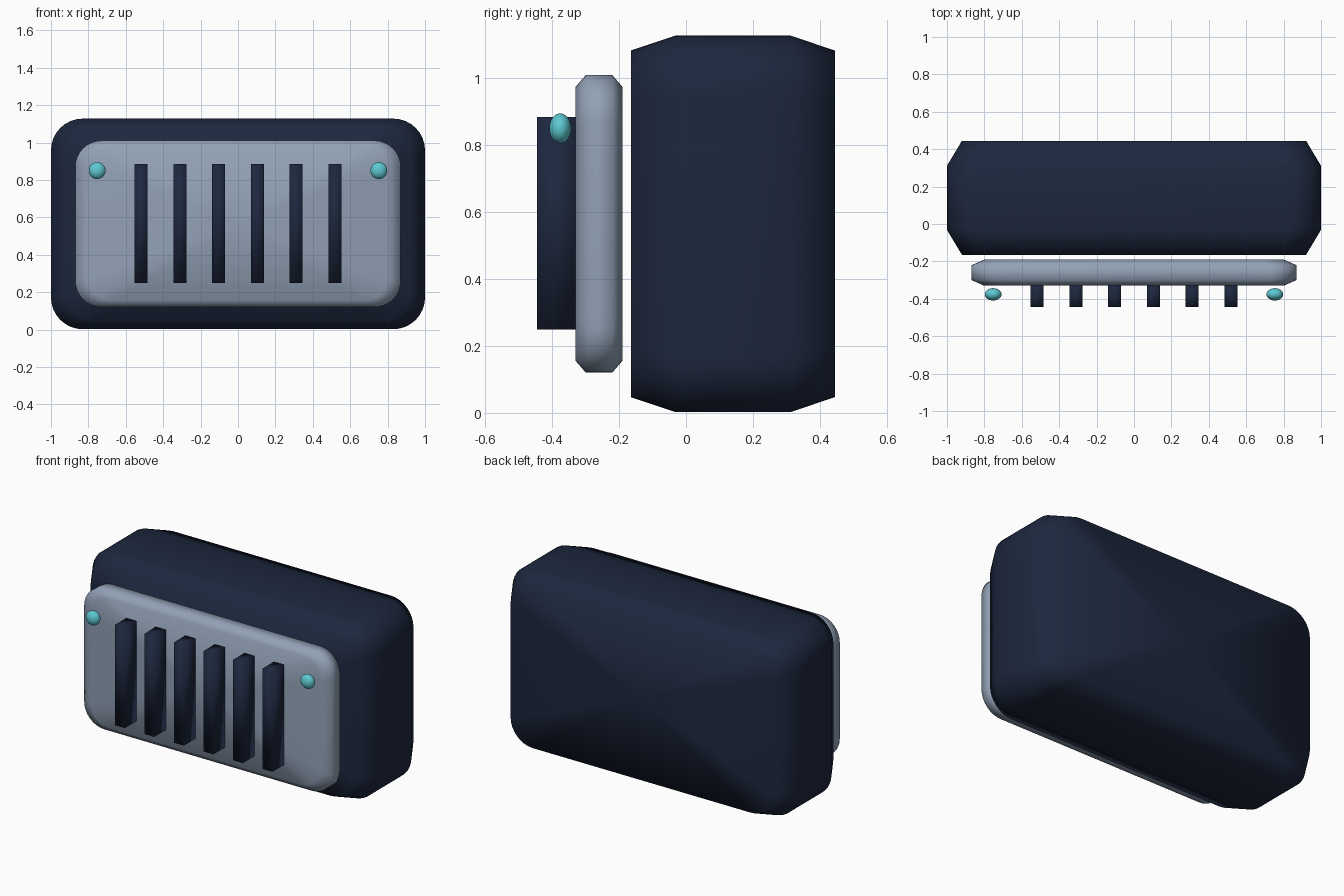
import bpy, bmesh
from math import sin, cos, pi

if "Cube" in bpy.data.objects:
    bpy.data.objects.remove(bpy.data.objects["Cube"])


def material(name, color):
    m = bpy.data.materials.new(name)
    m.diffuse_color = (*color, 1)
    m.use_nodes = True
    m.node_tree.nodes["Principled BSDF"].inputs["Base Color"].default_value = m.diffuse_color
    return m


navy = material("navy", (0.012, 0.02, 0.048))
steel = material("steel_blue", (0.29, 0.36, 0.47))
teal = material("teal", (0.11, 0.58, 0.64))


def finish(name, bm, mat):
    bmesh.ops.recalc_face_normals(bm, faces=bm.faces[:])
    for f in bm.faces:
        f.smooth = True
    mesh = bpy.data.meshes.new(name)
    bm.to_mesh(mesh)
    bm.free()
    mesh.materials.append(mat)
    ob = bpy.data.objects.new(name, mesh)
    bpy.context.collection.objects.link(ob)
    return ob


def rounded_slab(name, hx, hz, cz, r, y0, y1, mat, steps=8):
    """Rounded rectangle lofted along y, with both ends scaled in."""
    outline = []
    for i, (sx, sz) in enumerate([(1, 1), (-1, 1), (-1, -1), (1, -1)]):
        for k in range(steps + 1):
            a = (i + k / steps) * pi / 2
            outline.append((sx * (hx - r) + r * cos(a), sz * (hz - r) + r * sin(a)))
    bm = bmesh.new()
    rings = []
    for t, s in [(0, 0.92), (0.22, 1), (0.78, 1), (1, 0.92)]:
        y = y0 + (y1 - y0) * t
        rings.append([bm.verts.new((x * s, y, cz + z * s)) for x, z in outline])
    n = len(outline)
    for a, b in zip(rings, rings[1:]):
        for i in range(n):
            j = (i + 1) % n
            bm.faces.new((a[i], a[j], b[j], b[i]))
    # flat end caps fanned from the middle
    for ring, y in ((rings[0], y0), (rings[-1], y1)):
        mid = bm.verts.new((0, y, cz))
        for i in range(n):
            bm.faces.new((ring[i], ring[(i + 1) % n], mid))
    return finish(name, bm, mat)


# Main housing and front panel
rounded_slab("housing", 1.0, 0.563, 0.565, 0.17, -0.165, 0.445, navy)
rounded_slab("front_panel", 0.87, 0.445, 0.565, 0.14, -0.33, -0.19, steel)

# Six upright grille bars
for i in range(6):
    bm = bmesh.new()
    bmesh.ops.create_cube(bm, size=1)
    bmesh.ops.scale(bm, vec=(0.07, 0.12, 0.636), verts=bm.verts)
    bar = finish(f"grille_bar_{i + 1}", bm, navy)
    bar.location = (-0.518 + i * 0.2072, -0.385, 0.567)

# Indicator studs in the upper corners
for side, x in (("left", -0.753), ("right", 0.753)):
    bm = bmesh.new()
    bmesh.ops.create_uvsphere(bm, u_segments=24, v_segments=14, radius=1)
    bmesh.ops.scale(bm, vec=(0.045, 0.033, 0.045), verts=bm.verts)
    stud = finish(f"stud_{side}", bm, teal)
    stud.location = (x, -0.376, 0.85)
